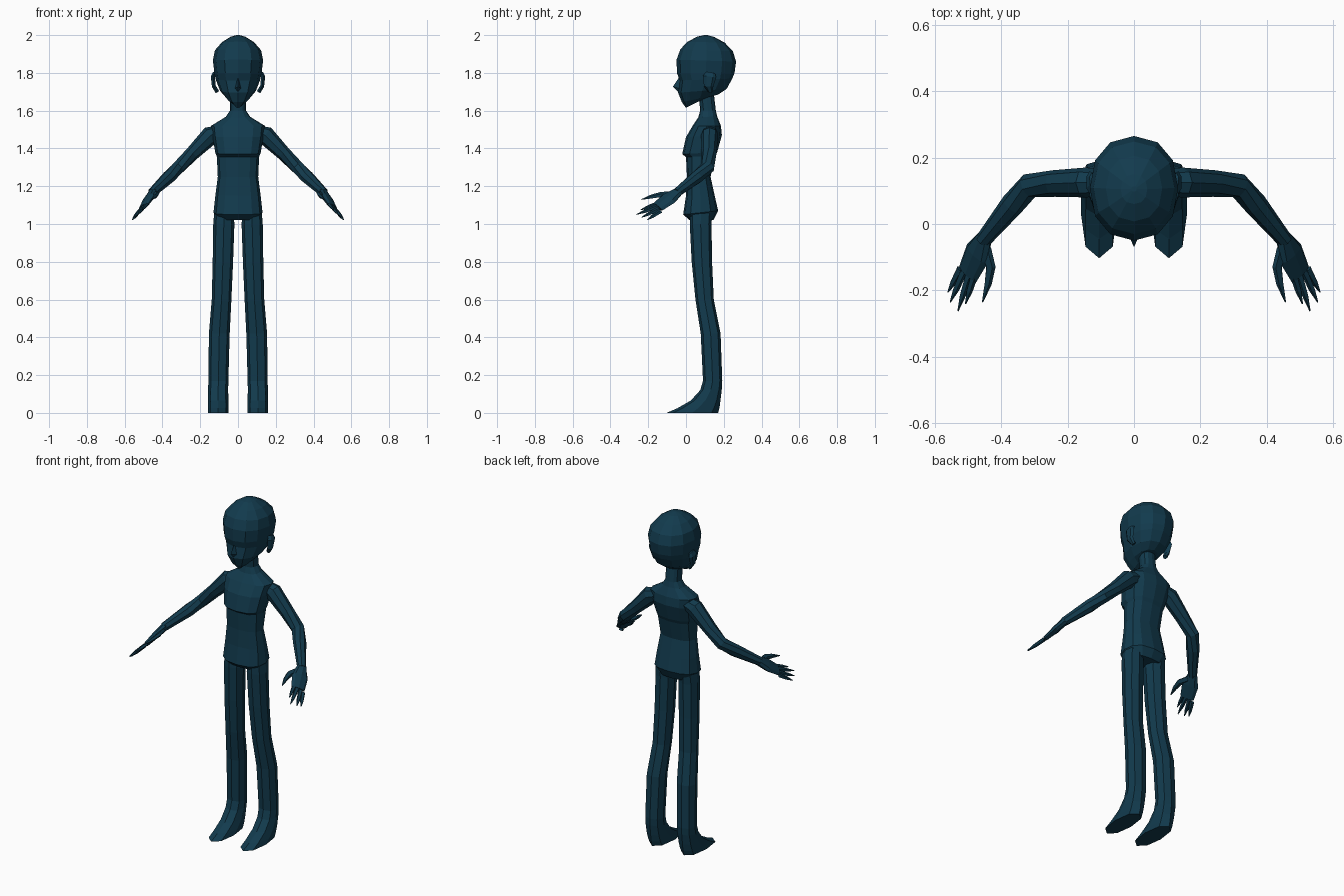
import bpy, bmesh, math
from mathutils import Vector

skin = bpy.data.materials.new("dark teal")
skin.diffuse_color = (0.006, 0.043, 0.075, 1)


def finish(name, bm, mirror=False):
    bmesh.ops.recalc_face_normals(bm, faces=bm.faces)
    me = bpy.data.meshes.new(name)
    bm.to_mesh(me)
    bm.free()
    me.materials.append(skin)
    ob = bpy.data.objects.new(name, me)
    bpy.context.collection.objects.link(ob)
    if mirror:
        ob.modifiers.new("mirror", 'MIRROR').use_mirror_merge = False
    return ob


def skin_rings(bm, rings):
    loops = [[bm.verts.new(p) for p in r] for r in rings]
    n = len(loops[0])
    for a, b in zip(loops, loops[1:]):
        for i in range(n):
            j = (i + 1) % n
            bm.faces.new((a[i], a[j], b[j], b[i]))
    bm.faces.new(loops[0])
    bm.faces.new(loops[-1])


def power(v, e):
    return math.copysign(abs(v) ** e, v)


def loft(name, specs, n, xc=None, e=0.85, mirror=False):
    """Stack of level or tilted rings: z front, z back, half width, y front, y back."""
    rings = []
    for k, (zf, zb, hw, yf, yb) in enumerate(specs):
        ring = []
        for i in range(n):
            t = math.tau * i / n
            s = power(math.sin(t), e)
            x = (xc[k] if xc else 0) + hw * power(math.cos(t), e)
            ring.append((x, (yf + yb) / 2 + s * (yb - yf) / 2,
                         (zf + zb) / 2 + s * (zb - zf) / 2))
        rings.append(ring)
    bm = bmesh.new()
    skin_rings(bm, rings)
    return finish(name, bm, mirror)


def tube(bm, path, sizes, side, n):
    """Tube along a path; sizes are half width along side and half thickness."""
    pts = [Vector(p) for p in path]
    rings = []
    for k, p in enumerate(pts):
        d = (pts[min(k + 1, len(pts) - 1)] - pts[max(k - 1, 0)]).normalized()
        u = Vector(side)
        u = (u - d * u.dot(d)).normalized()
        v = d.cross(u)
        a, b = sizes[k]
        rings.append([p + u * a * math.cos(math.tau * i / n) + v * b * math.sin(math.tau * i / n)
                      for i in range(n)])
    skin_rings(bm, rings)


# torso with neck
loft("torso", [
    (1.02, 1.02, .10, .02, .145), (1.05, 1.07, .13, -.015, .17),
    (1.15, 1.15, .12, .0, .152), (1.25, 1.25, .107, .005, .13),
    (1.355, 1.36, .112, .0, .155), (1.37, 1.38, .12, -.02, .165),
    (1.46, 1.47, .135, .0, .19), (1.52, 1.52, .142, .035, .185),
    (1.565, 1.57, .065, .065, .165), (1.60, 1.60, .043, .075, .158),
    (1.71, 1.71, .043, .065, .145)], 12, e=0.8)

# head
loft("head", [
    (1.615, 1.675, .022, .0, .12), (1.645, 1.685, .06, -.022, .17),
    (1.695, 1.715, .095, -.042, .215), (1.76, 1.77, .118, -.034, .245),
    (1.80, 1.80, .125, -.048, .257), (1.87, 1.86, .133, -.05, .265),
    (1.925, 1.915, .122, -.03, .248), (1.965, 1.96, .085, .008, .205),
    (1.992, 1.99, .04, .06, .15), (2.0, 2.0, .008, .097, .113)], 12, e=0.9)

# nose: a small pyramid
bm = bmesh.new()
base = [bm.verts.new(p) for p in ((0, -.03, 1.785), (.022, -.02, 1.715), (0, -.03, 1.69), (-.022, -.02, 1.715))]
tip = bm.verts.new((0, -.07, 1.727))
bm.faces.new(base)
for i in range(4):
    bm.faces.new((base[i], base[(i + 1) % 4], tip))
finish("nose", bm)

# ears
bm = bmesh.new()
tube(bm, [(.11, .13, 1.70), (.128, .12, 1.73), (.133, .125, 1.78), (.125, .13, 1.80)],
     [(.012, .012), (.025, .012), (.035, .012), (.025, .01)], (0, 1, 0), 6)
finish("ears", bm, True)

# legs running down into pointed feet
loft("legs", [
    (1.07, 1.07, .050, .02, .14), (1.0, 1.0, .056, .02, .135),
    (.8, .8, .054, .03, .138), (.6, .6, .052, .05, .147),
    (.42, .42, .055, .078, .183), (.17, .17, .053, .09, .192),
    (.12, .13, .053, .075, .19), (.065, .07, .054, .025, .183),
    (.025, .03, .055, -.045, .178), (.0, .0, .055, -.103, .17)], 8,
    xc=[.075, .075, .08, .087, .099, .104, .105, .105, .105, .105], mirror=True)

# arms
bm = bmesh.new()
tube(bm, [(.09, .125, 1.49), (.145, .125, 1.47), (.24, .122, 1.375), (.315, .115, 1.30),
          (.365, .06, 1.25), (.455, -.05, 1.165)],
     [(.035, .04), (.05, .045), (.038, .04), (.036, .038), (.036, .036), (.025, .024)], (0, 0, 1), 8)
finish("arms", bm, True)

# hands: flat palm, four fingers and a thumb
bm = bmesh.new()
spread = (.7, 0, -.7)
tube(bm, [(.45, -.04, 1.17), (.472, -.09, 1.135), (.50, -.15, 1.09)],
     [(.026, .022), (.048, .02), (.04, .013)], spread, 8)
fingers = [((.523, -.135, 1.067), (.56, -.205, 1.022)), ((.512, -.142, 1.08), (.553, -.235, 1.035)),
           ((.495, -.145, 1.095), (.53, -.262, 1.05)), ((.478, -.145, 1.11), (.507, -.24, 1.075))]
for a, b in fingers:
    a, b = Vector(a), Vector(b)
    tube(bm, [a, a.lerp(b, .6), b], [(.013, .011), (.01, .009), (.002, .002)], spread, 5)
tube(bm, [(.447, -.075, 1.155), (.432, -.13, 1.155), (.44, -.18, 1.145), (.456, -.235, 1.13)],
     [(.02, .014), (.018, .012), (.013, .01), (.002, .002)], spread, 5)
finish("hands", bm, True)
